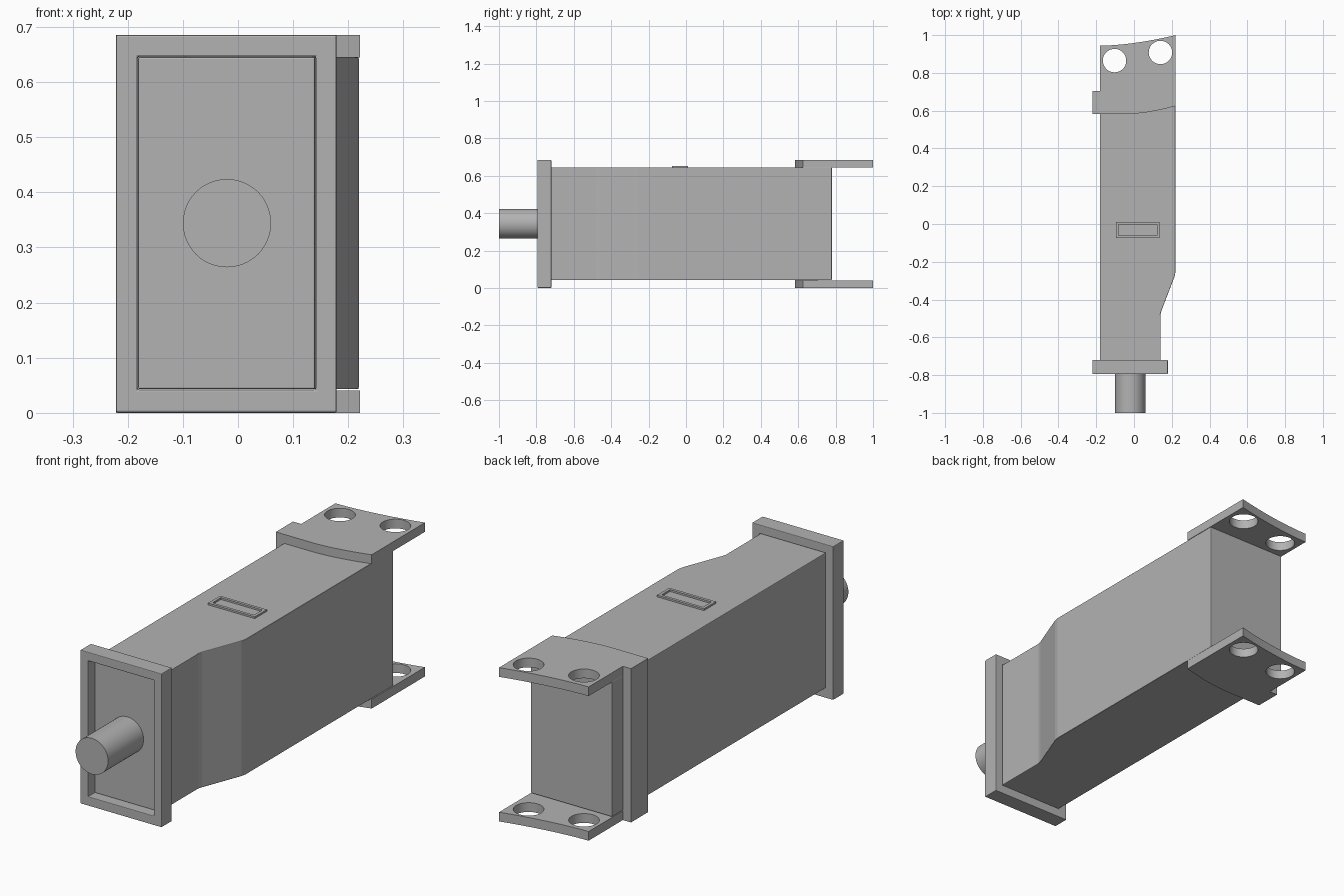
import bpy
import math
from mathutils import Matrix

old = bpy.data.objects.get("Cube")
if old:
    bpy.data.objects.remove(old, do_unlink=True)

grey = bpy.data.materials.new("plain grey")
grey.use_nodes = True
colour = (0.45, 0.45, 0.45, 1)
grey.diffuse_color = colour
grey.node_tree.nodes["Principled BSDF"].inputs["Base Color"].default_value = colour

HEIGHT, PLATE = 0.685, 0.041
FRONT = Matrix.Rotation(math.radians(90), 4, "X")  # outline (x, z) facing -y


def rect(x0, x1, y0, y1):
    return [(x0, y0), (x1, y0), (x1, y1), (x0, y1)]


def circle(cx, cy, r, n=48):
    return [(cx + r * math.cos(2 * math.pi * i / n),
             cy + r * math.sin(2 * math.pi * i / n)) for i in range(n)]


def slab(name, outlines, low, high, turn=Matrix(), bevel=0, smooth=False):
    """Extrude a closed outline, with any further outlines as holes."""
    curve = bpy.data.curves.new(name, "CURVE")
    curve.dimensions = "2D"
    curve.fill_mode = "BOTH"
    curve.extrude = (high - low) / 2
    for points in outlines:
        spline = curve.splines.new("POLY")
        spline.points.add(len(points) - 1)
        for point, (x, y) in zip(spline.points, points):
            point.co = (x, y, 0, 1)
        spline.use_cyclic_u = True
    ob = bpy.data.objects.new(name, curve)
    bpy.context.collection.objects.link(ob)
    bpy.ops.object.select_all(action="DESELECT")
    ob.select_set(True)
    bpy.context.view_layer.objects.active = ob
    bpy.ops.object.convert(target="MESH")
    ob = bpy.context.object
    ob.name = name
    mesh = ob.data
    mesh.transform(turn @ Matrix.Translation((0, 0, (low + high) / 2)))
    mesh.materials.clear()
    mesh.materials.append(grey)
    # Weld caps to walls
    bpy.ops.object.mode_set(mode="EDIT")
    bpy.ops.mesh.select_all(action="SELECT")
    bpy.ops.mesh.remove_doubles(threshold=0.0001)
    bpy.ops.mesh.normals_make_consistent(inside=False)
    bpy.ops.object.mode_set(mode="OBJECT")
    if smooth:
        bpy.ops.object.shade_smooth_by_angle(angle=math.radians(30))
    else:
        bpy.ops.object.shade_flat()
    if bevel:
        mod = ob.modifiers.new("soft edges", "BEVEL")
        mod.width = bevel
        mod.segments = 2
        mod.limit_method = "ANGLE"
        mod.angle_limit = math.radians(40)
    return ob


# Main housing, narrowing towards the front on its left side
body = [(-0.181, -0.75), (0.14, -0.75), (0.14, -0.48), (0.145, -0.46),
        (0.214, -0.28), (0.219, -0.255), (0.219, 0.78), (-0.181, 0.78)]
slab("housing", [body], 0.043, 0.645, bevel=0.003)

# Front flange framing the end of the housing
slab("front_flange", [rect(-0.221, 0.179, 0.001, HEIGHT),
                      rect(-0.182, 0.141, 0.042, 0.646)],
     0.72, 0.794, FRONT, bevel=0.003)

# Round shaft out of the front
slab("front_shaft", [circle(-0.02, 0.344, 0.08)], 0.745, 1.0, FRONT, smooth=True)

# Curved mounting plates, top and bottom, each with two holes
steps = [i / 16 for i in range(17)]
xs = [-0.181 + 0.402 * t for t in steps]
front_edge = [(x, 0.582 + 0.043 * (max(0, x + 0.04) / 0.26) ** 1.7) for x in xs]
back_edge = [(x, 0.944 + 0.056 * t ** 1.7) for x, t in zip(xs, steps)]
plate = front_edge + back_edge[::-1]
holes = [circle(-0.103, 0.865, 0.062), circle(0.14, 0.908, 0.062)]
for name, low in (("bottom_mount_plate", 0), ("top_mount_plate", HEIGHT - PLATE)):
    slab(name, [plate] + holes, low, low + PLATE, smooth=True)

# Upright rib joining the plates on the right side
slab("side_rib", [rect(-0.221, -0.18, 0.582, 0.703)], 0, HEIGHT)

# Thin raised frame on top
slab("top_label_frame", [rect(-0.095, 0.135, -0.075, 0.01),
                         rect(-0.082, 0.122, -0.062, -0.003)], 0.644, 0.653)
